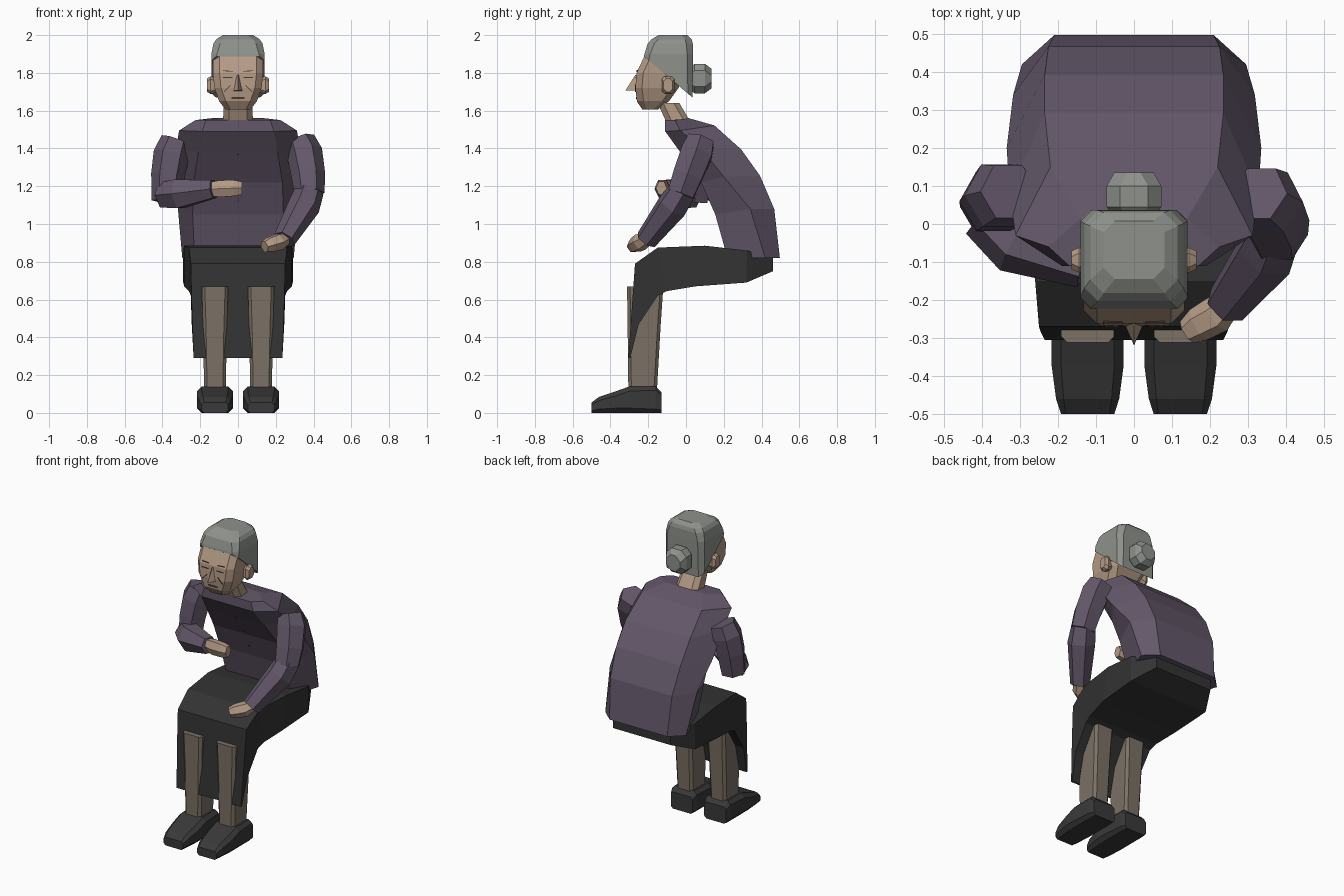
import bpy, bmesh, math
from mathutils import Vector


def mat(name, r, g, b):
    m = bpy.data.materials.new(name)
    m.diffuse_color = (r, g, b, 1)
    return m


PURPLE = mat("purple_wool", .125, .096, .143)
SKIN = mat("skin", .455, .325, .235)
GREY = mat("grey_hair", .27, .285, .26)
BLACK = mat("black_cloth", .033, .033, .033)
STOCKING = mat("stocking", .20, .165, .13)
SHOE = mat("shoe_leather", .041, .041, .041)
LINE = mat("dark_line", .07, .04, .035)


def loft(name, rings, m):
    """Skin a closed solid through rings of equal point count."""
    bm = bmesh.new()
    vs = [[bm.verts.new(p) for p in r] for r in rings]
    n = len(vs[0])
    for a, b in zip(vs, vs[1:]):
        for i in range(n):
            j = (i + 1) % n
            bm.faces.new((a[i], a[j], b[j], b[i]))
    bm.faces.new(vs[0][::-1])
    bm.faces.new(vs[-1])
    bmesh.ops.recalc_face_normals(bm, faces=bm.faces)
    me = bpy.data.meshes.new(name)
    bm.to_mesh(me)
    bm.free()
    me.materials.append(m)
    ob = bpy.data.objects.new(name, me)
    bpy.context.collection.objects.link(ob)
    return ob


def oct2(u0, u1, v0, v1, c):
    """Rectangle with chamfered corners, eight points."""
    return [(u0 + c, v0), (u1 - c, v0), (u1, v0 + c), (u1, v1 - c),
            (u1 - c, v1), (u0 + c, v1), (u0, v1 - c), (u0, v0 + c)]


def flat_ring(hw, y0, y1, z, c, cx=0):
    return [(x, y, z) for x, y in oct2(cx - hw, cx + hw, y0, y1, c)]


def upright_ring(y, hw, z0, z1, c, cx=0):
    return [(x, y, z) for x, z in oct2(cx - hw, cx + hw, z0, z1, c)]


def tube(name, pts, m, sides=6, flat=1.0):
    """Faceted tube through (x, y, z, radius) points."""
    P = [Vector(p[:3]) for p in pts]
    rings = []
    for i, p in enumerate(P):
        d = (P[min(i + 1, len(P) - 1)] - P[max(i - 1, 0)]).normalized()
        ref = Vector((0, 0, 1)) if abs(d.z) < .7 else Vector((0, -1, 0))
        u = d.cross(ref).normalized()
        v = u.cross(d)
        r = pts[i][3]
        rings.append([p + u * r * math.cos(2 * math.pi * k / sides)
                      + v * r * flat * math.sin(2 * math.pi * k / sides)
                      for k in range(sides)])
    return loft(name, rings, m)


def stroke(name, x0, z0, x1, z1, y, w=.0022):
    """Thin face mark lying just in front of the face."""
    d = Vector((x1 - x0, 0, z1 - z0)).normalized()
    s = Vector((-d.z, 0, d.x)) * w
    a, b = Vector((x0, y, z0)), Vector((x1, y, z1))
    q = [a - s, b - s, b + s, a + s]
    return loft(name, [q, [p + Vector((0, .008, 0)) for p in q]], LINE)


# cardigan: rings of front, side and back points, hunched forward
body = []
for f, s, b in [
        ((.23, .22, .82), (.295, .42, .82), (.21, .497, .82)),
        ((.24, .155, 1.05), (.318, .34, 1.08), (.225, .467, 1.08)),
        ((.235, .08, 1.22), (.335, .20, 1.25), (.235, .392, 1.255)),
        ((.21, -.03, 1.38), (.327, .08, 1.40), (.235, .292, 1.395)),
        ((.19, -.11, 1.49), (.312, -.03, 1.495), (.22, .15, 1.522)),
        ((.17, -.11, 1.55), (.225, -.06, 1.55), (.14, .015, 1.56))]:
    half = [f, s, b]
    body.append(half + [(-x, y, z) for x, y, z in reversed(half)])
loft("cardigan", body, PURPLE)
for z, y in ((1.37, -.026), (1.25, .061), (1.13, .12)):
    loft("button", [upright_ring(y - .006, .005, z - .005, z + .005, .002),
                    upright_ring(y + .003, .005, z - .005, z + .005, .002)], LINE)

# skirt: seat, lap and hanging front
loft("skirt", [[(-w, yt, zt), (w, yt, zt), (w, yb, zb), (-w, yb, zb)]
               for yt, zt, yb, zb, w in [
                   (.46, .82, .46, .75, .21), (.32, .86, .32, .69, .29),
                   (.10, .885, .05, .67, .285), (-.15, .875, -.10, .645, .26),
                   (-.27, .79, -.15, .62, .25), (-.285, .58, -.25, .47, .245),
                   (-.305, .29, -.295, .29, .235)]], BLACK)

# legs and shoes
for s in (-1, 1):
    cx = .122 * s
    loft("leg", [flat_ring(.057, -.305, -.155, .10, .016, cx),
                 flat_ring(.063, -.309, -.135, .45, .016, cx),
                 flat_ring(.07, -.312, -.12, .67, .016, cx)], STOCKING)
    loft("shoe", [upright_ring(y, w, 0, h, c, cx) for y, w, h, c in [
        (-.13, .08, .11, .015), (-.16, .09, .14, .02), (-.30, .095, .14, .025),
        (-.37, .095, .115, .025), (-.46, .083, .085, .02),
        (-.50, .07, .055, .012)]], SHOE)

# sleeves and hands, one resting on the lap and one held across the body
tube("left_upper_sleeve", [(.328, .08, 1.445, .08), (.352, .058, 1.38, .095),
                           (.372, .01, 1.26, .09), (.378, -.028, 1.16, .08)], PURPLE)
tube("left_lower_sleeve", [(.38, -.015, 1.18, .076), (.352, -.07, 1.10, .085),
                           (.245, -.21, .917, .06)], PURPLE)
tube("left_hand", [(.25, -.205, .925, .037), (.215, -.24, .905, .05),
                   (.17, -.265, .89, .046), (.14, -.285, .88, .034)], SKIN, 6, .95)
tube("right_upper_sleeve", [(-.328, .085, 1.445, .08), (-.353, .075, 1.37, .095),
                            (-.37, .06, 1.26, .09), (-.38, .045, 1.12, .078)], PURPLE)
tube("right_lower_sleeve", [(-.39, .03, 1.153, .076), (-.31, -.045, 1.16, .088),
                            (-.13, -.115, 1.185, .055)], PURPLE)
tube("right_hand", [(-.15, -.11, 1.185, .03), (-.09, -.122, 1.187, .038),
                    (-.02, -.13, 1.19, .036), (.02, -.13, 1.19, .029)], SKIN, 6, 1.35)

# neck and head
loft("neck", [flat_ring(.08, -.10, .03, 1.53, .03),
              flat_ring(.075, -.15, -.035, 1.64, .03)], SKIN)
loft("head", [flat_ring(w, a, b, z, c) for z, a, b, w, c in [
    (1.605, -.23, -.15, .065, .025), (1.65, -.26, -.09, .10, .035),
    (1.72, -.268, -.04, .125, .035), (1.80, -.262, .0, .133, .035),
    (1.90, -.215, .01, .133, .035)]], SKIN)
loft("nose", [[(-.025, -.262, 1.705), (.025, -.262, 1.705), (0, -.32, 1.708)],
              [(-.008, -.258, 1.79), (.008, -.258, 1.79), (0, -.268, 1.79)]], SKIN)
for s in (-1, 1):
    loft("ear", [[(s * x, y, z) for y, z in
                  oct2(-.095 - h, -.095 + h, 1.735 - v, 1.735 + v, .015)]
                 for x, h, v in ((.11, .025, .035), (.145, .033, .047), (.165, .024, .035))],
         SKIN)
    stroke("eye", s * .03, 1.775, s * .08, 1.775, -.267)
    stroke("brow", s * .03, 1.808, s * .08, 1.812, -.261)
    stroke("cheek_line", s * .04, 1.735, s * .075, 1.70, -.271)
stroke("mouth", -.035, 1.667, .035, 1.667, -.265, .005)

# hair cap with a slanted hairline, and bun
hairline = [(x, y, 1.89 - .85 * (y + .225))
            for x, y in oct2(-.14, .14, -.222, .035, .025)]
loft("hair", [hairline, flat_ring(.141, -.22, .037, 1.90, .03),
              flat_ring(.130, -.203, .036, 1.955, .035),
              flat_ring(.115, -.182, .03, 1.978, .035),
              flat_ring(.08, -.145, .008, 2.0, .03)], GREY)
loft("hair_bun", [upright_ring(y, w, 1.77 - h, 1.77 + h, .035) for y, w, h in [
    (.02, .055, .058), (.045, .072, .078), (.10, .072, .078), (.135, .052, .052)]], GREY)
